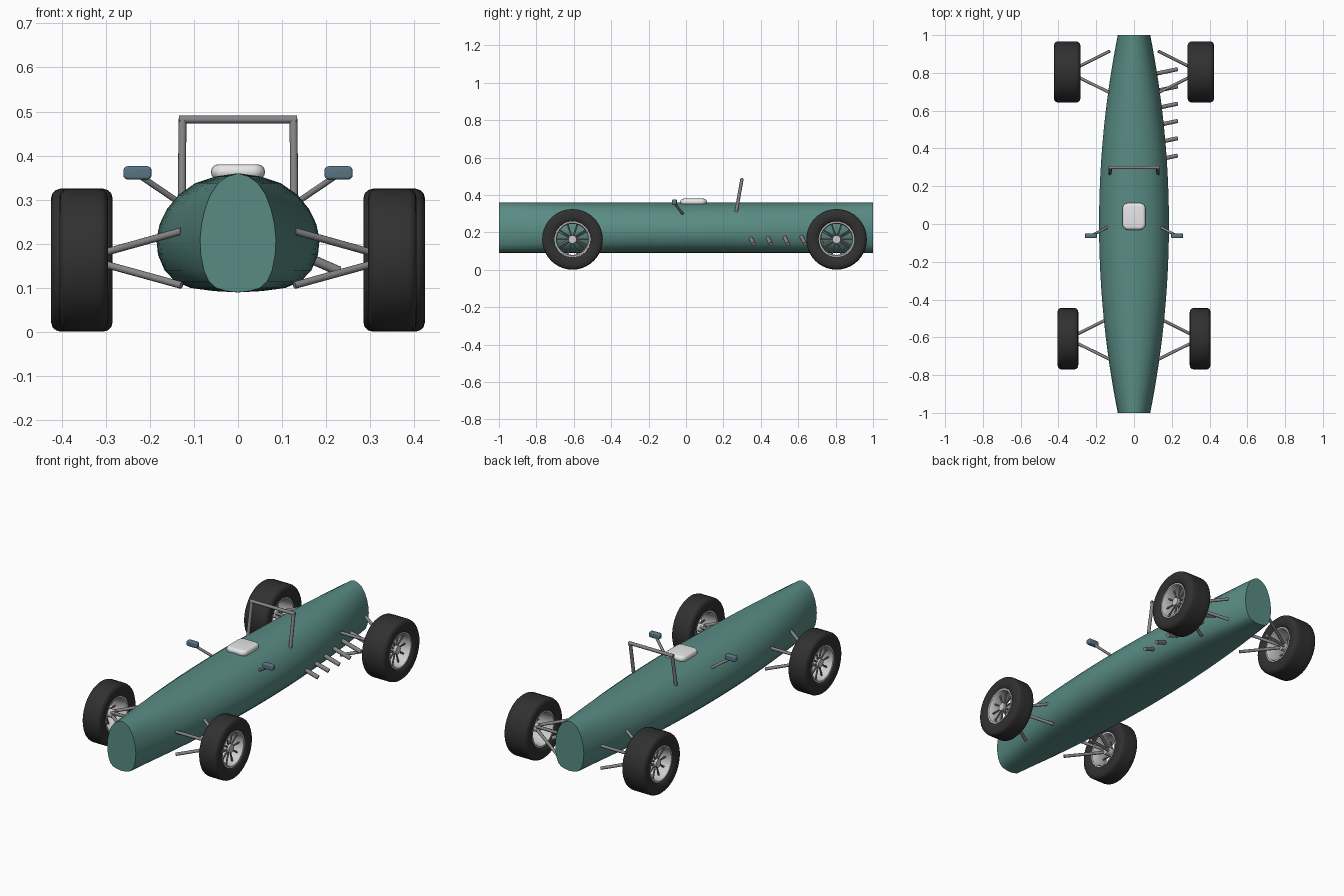
import bpy, bmesh, math
from mathutils import Vector

if "Cube" in bpy.data.objects:
    bpy.data.objects.remove(bpy.data.objects["Cube"])


def material(name, col):
    m = bpy.data.materials.new(name)
    m.diffuse_color = (*col, 1)
    m.use_nodes = True
    m.node_tree.nodes["Principled BSDF"].inputs["Base Color"].default_value = m.diffuse_color
    return m


GREEN = material("green paint", (0.10, 0.26, 0.23))
RUBBER = material("black rubber", (0.03, 0.03, 0.03))
STEEL = material("grey steel", (0.24, 0.24, 0.24))
ALLOY = material("light alloy", (0.60, 0.60, 0.60))
BLUE = material("blue grey", (0.10, 0.18, 0.23))
WHITE = material("white", (0.80, 0.80, 0.80))


def finish(name, bm, mat, angle=40):
    bmesh.ops.recalc_face_normals(bm, faces=bm.faces)
    me = bpy.data.meshes.new(name)
    bm.to_mesh(me)
    bm.free()
    ob = bpy.data.objects.new(name, me)
    bpy.context.collection.objects.link(ob)
    me.materials.append(mat)
    bpy.ops.object.select_all(action='DESELECT')
    ob.select_set(True)
    bpy.context.view_layer.objects.active = ob
    bpy.ops.object.shade_smooth_by_angle(angle=math.radians(angle))
    return ob


def add_tube(bm, a, b, r, sides=12):
    a, b = Vector(a), Vector(b)
    d = b - a
    res = bmesh.ops.create_cone(bm, cap_ends=True, segments=sides,
                                radius1=r, radius2=r, depth=d.length)
    mat = d.to_track_quat('Z', 'Y').to_matrix().to_4x4()
    mat.translation = (a + b) / 2
    bmesh.ops.transform(bm, matrix=mat, verts=res['verts'])


def lathe_x(name, profile, centre, mat, segs=40):
    """Revolve a closed (x, radius) loop around the x axis."""
    bm = bmesh.new()
    rings = []
    for i in range(segs):
        t = 2 * math.pi * i / segs
        rings.append([bm.verts.new((centre[0] + x, centre[1] + r * math.cos(t),
                                    centre[2] + r * math.sin(t))) for x, r in profile])
    n = len(profile)
    for i in range(segs):
        p, q = rings[i], rings[(i + 1) % segs]
        for j in range(n):
            k = (j + 1) % n
            bm.faces.new((p[j], p[k], q[k], q[j]))
    return finish(name, bm, mat)


def rounded_box(name, centre, size, corner, edge, mat, axis):
    """Box with corners rounded around one axis, then softened all over."""
    bm = bmesh.new()
    bmesh.ops.create_cube(bm, size=1)
    bmesh.ops.scale(bm, vec=size, verts=bm.verts)
    along = [e for e in bm.edges
             if abs((e.verts[0].co - e.verts[1].co)[axis]) > 1e-4]
    bmesh.ops.bevel(bm, geom=along, offset=corner, segments=5, profile=0.5, affect='EDGES')
    rim = [e for e in bm.edges
           if abs((e.verts[0].co - e.verts[1].co)[axis]) < 1e-5]
    bmesh.ops.bevel(bm, geom=rim, offset=edge, segments=4, profile=0.5, affect='EDGES')
    bmesh.ops.translate(bm, vec=centre, verts=bm.verts)
    return finish(name, bm, mat, 50)


# Body: one cross-section whose width swells towards the middle
half = [(0, .36), (.27, .353), (.52, .338), (.73, .311), (.87, .279), (.96, .245),
        (1, .21), (.98, .175), (.90, .14), (.77, .115), (.58, .10), (.30, .093), (0, .09)]
section = half + [(-x, z) for x, z in half[-2:0:-1]]
bm = bmesh.new()
rings = []
for i in range(25):
    y = -1 + i / 12
    w = 0.086 + 0.099 * (1 - y * y)
    rings.append([bm.verts.new((x * w, y, z)) for x, z in section])
for p, q in zip(rings, rings[1:]):
    for j in range(len(section)):
        k = (j + 1) % len(section)
        bm.faces.new((p[j], p[k], q[k], q[j]))
bm.faces.new(rings[0])
bm.faces.new(rings[-1][::-1])
finish("body", bm, GREEN, 45)

# Wheels and suspension, mirrored left and right
R, ZC = 0.162, 0.163
for end, yc, xc, hw in (("front", -0.607, 0.35, 0.055), ("rear", 0.805, 0.354, 0.070)):
    for side, s in (("left", -1), ("right", 1)):
        c = (s * xc, yc, ZC)
        tag = f"{end}_{side}"
        # tyre with rounded shoulders
        outer = [(.80, .094), (.92, .102), (1, .118), (1, .140), (.95, .152),
                 (.84, .159), (.70, R), (0.25, R)]
        loop = [(hw * x, r) for x, r in outer] + [(-hw * x, r) for x, r in outer[::-1]]
        lathe_x("tyre_" + tag, loop, c, RUBBER)
        # open rim barrel with flanges
        lip = [(.86, .096), (.86, .088), (.70, .083)]
        loop = [(hw * x, r) for x, r in lip] + [(-hw * x, r) for x, r in lip[::-1]]
        lathe_x("rim_" + tag, loop, c, ALLOY)
        # hub
        bm = bmesh.new()
        add_tube(bm, (s * (xc - .035), yc, ZC), (s * (xc + hw * .65), yc, ZC), .022, 20)
        finish("hub_" + tag, bm, ALLOY)
        # spokes
        bm = bmesh.new()
        xs = s * (xc + hw * .4)
        for i in range(10):
            t = 2 * math.pi * i / 10
            u, v = math.cos(t), math.sin(t)
            add_tube(bm, (xs, yc + .018 * u, ZC + .018 * v),
                     (xs, yc + .086 * u, ZC + .086 * v), .0045, 8)
        finish("spokes_" + tag, bm, STEEL)
        # upper and lower wishbones
        bm = bmesh.new()
        for z in (.229, .106):
            for dy in (-.11, .11):
                add_tube(bm, (s * .128, yc + dy, z), (s * .35, yc, ZC + .004), .0082)
        finish("wishbones_" + tag, bm, STEEL)

# Six exhaust pipes on the right flank only
bm = bmesh.new()
for i in range(6):
    y = .362 + .0915 * i
    add_tube(bm, (.115, y - .024, .188), (.229, y, .138), .011, 14)
finish("exhaust_pipes", bm, STEEL)

# Roll hoop leaning back
bm = bmesh.new()
for s in (-1, 1):
    add_tube(bm, (s * .127, .268, .31), (s * .126, .299, .484), .009)
add_tube(bm, (-.134, .299, .482), (.134, .299, .482), .009)
finish("roll_hoop", bm, STEEL)

# Mirrors on stalks
for side, s in (("left", -1), ("right", 1)):
    rounded_box("mirror_" + side, (s * .228, -.062, .361), (.064, .026, .030),
                .010, .006, BLUE, 1)
    bm = bmesh.new()
    add_tube(bm, (s * .135, -.014, .295), (s * .222, -.060, .354), .007)
    finish("mirror_stalk_" + side, bm, STEEL)

# Cockpit screen pad
rounded_box("cockpit_pad", (0, .040, .363), (.122, .142, .034), .030, .0155, WHITE, 2)
